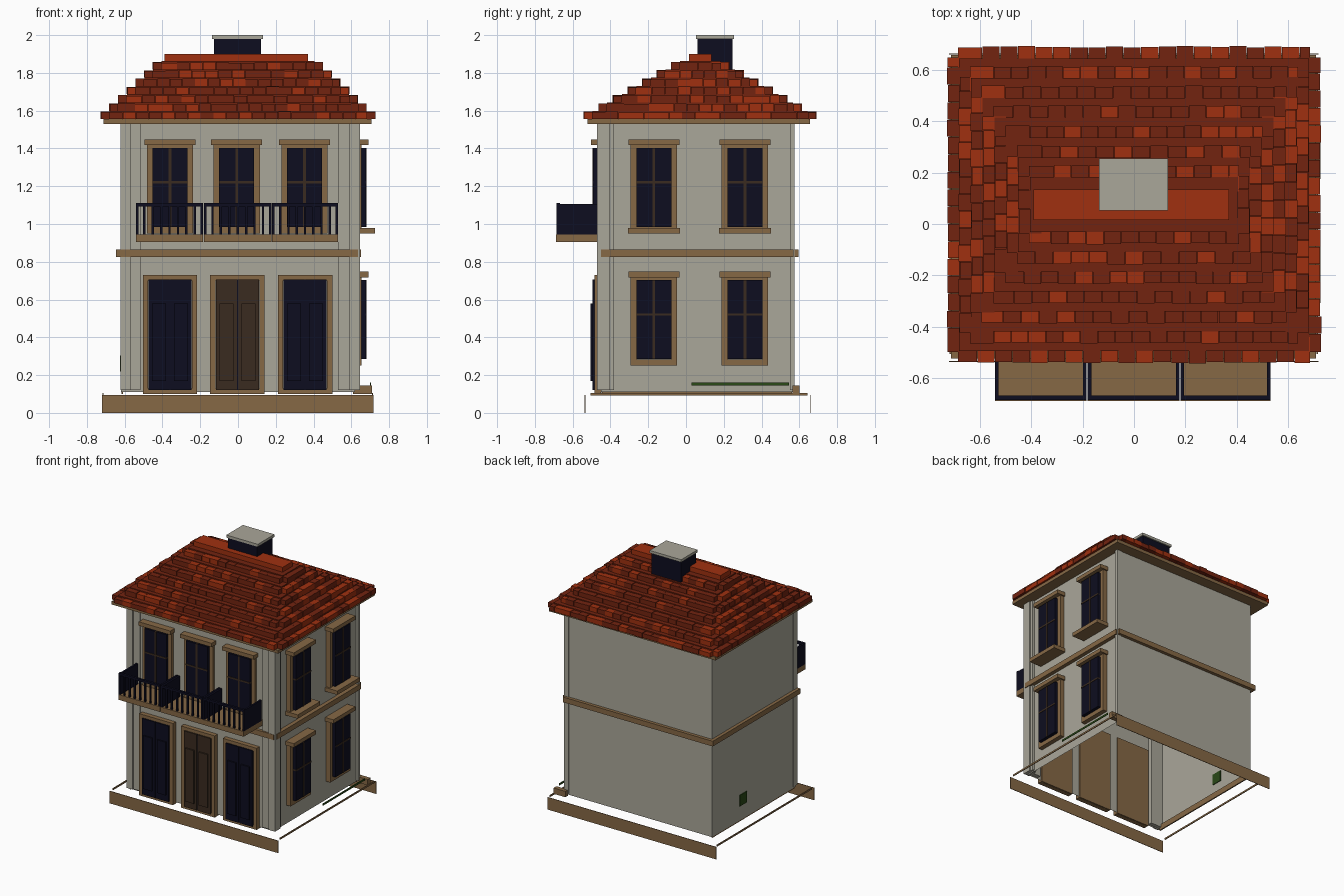
import bpy, bmesh, random
from mathutils import Vector

random.seed(4)
if "Cube" in bpy.data.objects:
    bpy.data.objects.remove(bpy.data.objects["Cube"])


def material(name, r, g, b):
    m = bpy.data.materials.new(name)
    m.use_nodes = True
    m.diffuse_color = (r, g, b, 1)
    m.node_tree.nodes["Principled BSDF"].inputs["Base Color"].default_value = (r, g, b, 1)
    return m


PLASTER = material("plaster", .40, .385, .32)
STONE = material("brown stone", .24, .14, .06)
NAVY = material("dark navy", .004, .004, .014)
WOOD = material("dark wood", .042, .024, .014)
TILE = material("bright tile", .35, .03, .005)
TILE_DARK = material("dark tile", .17, .017, .005)
GREEN = material("green", .022, .065, .008)


def part(name, boxes, *mats, open_bottom=False):
    """Mesh of boxes (x0, x1, y0, y1, z0, z1[, material index])."""
    bm = bmesh.new()
    for x0, x1, y0, y1, z0, z1, *slot in boxes:
        lo, hi = Vector((x0, y0, z0)), Vector((x1, y1, z1))
        verts = bmesh.ops.create_cube(bm, size=1)["verts"]
        for v in verts:
            v.co = (lo + hi) / 2 + v.co * (hi - lo)
        for f in {f for v in verts for f in v.link_faces}:
            f.material_index = slot[0] if slot else 0
    if open_bottom:
        down = [f for f in bm.faces if f.normal.z < -.9]
        bmesh.ops.delete(bm, geom=down, context="FACES_ONLY")
    mesh = bpy.data.meshes.new(name)
    bm.to_mesh(mesh)
    bm.free()
    for m in mats:
        mesh.materials.append(m)
    ob = bpy.data.objects.new(name, mesh)
    bpy.context.collection.objects.link(ob)
    return ob


FRONT, BACK, LEFT, RIGHT = -.45, .57, .62, -.62


def front(u0, u1, d0, d1, z0, z1):
    return (u0, u1, FRONT - d1, FRONT - d0, z0, z1)


def side(u0, u1, d0, d1, z0, z1):
    return (LEFT + d0, LEFT + d1, u0, u1, z0, z1)


def surround(wall, u, half, z0, z1, bar, depth):
    return [wall(u - half, u - half + bar, 0, depth, z0, z1),
            wall(u + half - bar, u + half, 0, depth, z0, z1),
            wall(u - half, u + half, 0, depth, z1 - bar, z1),
            wall(u - half, u + half, 0, depth, z0, z0 + bar)]


def window(name, wall, u, z, frame, glass, sill):
    """Casement window with its bottom edge at height z."""
    trim = surround(wall, u, .123, z, z + .475, .033, frame)
    trim.append(wall(u - .135, u + .135, 0, glass + .012, z + .468, z + .498))
    if sill:
        trim.append(wall(u - .137, u + .137, 0, sill, z, z + .03))
    part(name + "_surround", trim, STONE)
    part(name + "_glass", [wall(u - .093, u + .093, 0, glass, z + .035, z + .453)], NAVY)
    part(name + "_bars", [
        wall(u - .007, u + .007, 0, glass + .003, z + .035, z + .453),
        wall(u - .093, u + .093, 0, glass + .003, z + .265, z + .277)], WOOD)


# Walls, corner pilasters and belt course
part("walls", [(RIGHT, LEFT, FRONT, BACK, .11, 1.535)], PLASTER, open_bottom=True)
part("corner_pilasters", [
    (-.622, -.57, -.47, -.42, .12, 1.53), (-.57, -.515, -.46, -.42, .12, 1.53),
    (.59, .645, -.47, -.405, .12, 1.53), (.53, .59, -.46, -.42, .12, 1.53),
    (.60, .635, -.405, -.38, .12, 1.53), (.60, .64, .55, .575, .12, 1.53)], PLASTER)
part("belt_course", [(-.645, .635, -.472, FRONT, .825, .865), (-.645, .635, BACK, .595, .825, .865),
                     (-.645, RIGHT, FRONT, BACK, .825, .865), (LEFT, .65, FRONT, BACK, .825, .865)], STONE)

# Plinth edges and small ground pieces
part("plinth_faces", [(-.72, .718, y - .002, y + .002, 0, .095) for y in (-.535, .66)], STONE)
part("plinth_rails", [(x - .003, x + .003, -.505, .643, .091, .104) for x in (-.715, .712)], STONE)
part("corner_block", [(.61, .71, .565, .6, .1, .145)], STONE)
part("inner_skirting", [(RIGHT + .002, RIGHT + .012, -.44, .56, .1, .145)], STONE)
part("planting_strip", [(.70, .704, .03, .545, .145, .16)], GREEN)
part("wall_hatch", [(RIGHT - .006, RIGHT + .006, .15, .235, .22, .305)], GREEN)

# Windows
for i, u in enumerate((-.36, -.007, .352)):
    window(f"front_window_{i + 1}", front, u, .95, .022, .042, 0)
for i, u in enumerate((-.17, .312)):
    window(f"upper_side_window_{i + 1}", side, u, .95, .035, .058, .105)
    window(f"lower_side_window_{i + 1}", side, u, .25, .035, .058, 0)

# Ground floor doors
for name, u, mat in (("right_door", -.36, NAVY), ("centre_door", -.003, WOOD), ("left_door", .355, NAVY)):
    part(name + "_surround", surround(front, u, .144, .1, .73, .028, .035), STONE)
    part(name + "_back", [front(u - .144, u + .144, -.01, -.002, .1, .73)], STONE)
    leaves, panels = [], []
    for s in (-1, 1):
        a, b = sorted((u + s * .003, u + s * .113))
        leaves.append(front(a, b, 0, .045, .12, .705))
        panels.append(front(a + .018, b - .018, 0, .056, .17, .58))
    part(name + "_leaves", leaves, mat)
    part(name + "_panels", panels, mat)
    part(name + "_seam", [front(u - .004, u + .004, 0, .04, .12, .705)], NAVY)

# Three balconies with solid ends and baluster fronts
slabs, rails = [], []
for x0, x1 in ((-.54, -.185), (-.18, .177), (.18, .53)):
    slabs.append((x0, x1, -.688, FRONT, .905, .945))
    rails.append((x0, x1, -.685, -.667, 1.093, 1.11))
    rails += [(x, x + .014, -.685, -.47, .945, 1.105) for x in (x0, x1 - .014)]
    for k in range(1, 8):
        x = x0 + (x1 - x0) * k / 8
        rails.append((x - .006, x + .006, -.682, -.67, .945, 1.1))
part("balcony_slabs", slabs, STONE)
part("balcony_railings", rails, NAVY)

# Eaves and stepped roof tiles
part("eaves", [(-.712, .708, -.522, .657, 1.53, 1.555)], STONE)
MID, ROWS = .075, 7


def tile_row(start, end, make):
    count = round((end - start) / .068)
    shift = random.uniform(0, .03)
    cuts = [start] + [start + shift + (end - start) * k / count for k in range(1, count)] + [end]
    for a, b in zip(cuts, cuts[1:]):
        make(a + .001, b - .001, random.uniform(-.003, .003), random.choice((0, 1, 1)))


tiles, core = [], []
for i in range(ROWS):
    hx, hy = .725 - .046 * i, .614 - .077 * i
    z0 = 1.555 + .044 * i
    z1 = z0 + .037
    core.append((-hx + .045, hx - .045, MID - hy + .045, MID + hy - .045, z0, z0 + .044))
    for s in (-1, 1):
        def long_tile(a, b, j, m):
            y0, y1 = sorted((MID + s * (hy + j), MID + s * (hy - .1)))
            tiles.append((a, b, y0, y1, z0, z1 + j, m))

        def end_tile(a, b, j, m):
            x0, x1 = sorted((s * (hx + j), s * (hx - .09)))
            tiles.append((x0, x1, a, b, z0, z1 + j, m))
        tile_row(-hx + .04, hx - .04, long_tile)
        tile_row(MID - hy + .04, MID + hy - .04, end_tile)
part("roof_core", core, TILE_DARK)
part("roof_tiles", tiles, TILE, TILE_DARK)
part("roof_ridge", [(-.39, .37, .015, .135, 1.85, 1.9)], TILE)

# Chimney
part("chimney", [(-.128, .122, .06, .245, 1.75, 1.98)], NAVY)
part("chimney_cap", [(-.137, .132, .053, .255, 1.98, 2.0)], PLASTER)
